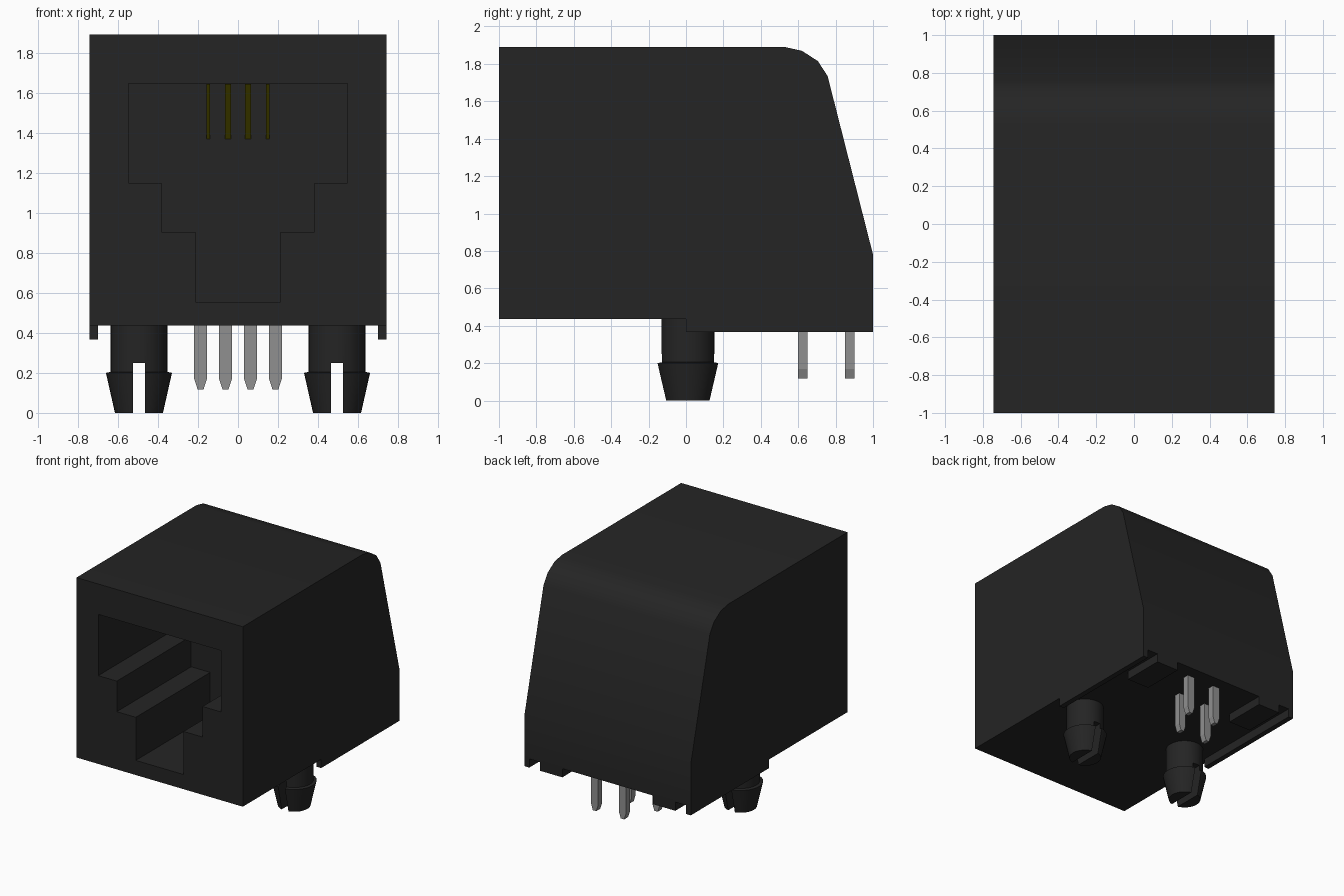
import bpy, bmesh, math
from mathutils import Matrix, Vector

if "Cube" in bpy.data.objects:
    bpy.data.objects.remove(bpy.data.objects["Cube"], do_unlink=True)


def material(name, rgb):
    m = bpy.data.materials.new(name)
    m.use_nodes = True
    m.diffuse_color = (*rgb, 1)
    m.node_tree.nodes["Principled BSDF"].inputs["Base Color"].default_value = (*rgb, 1)
    return m


BLACK = material("black plastic", (0.018, 0.018, 0.018))
GREY = material("grey metal", (0.28, 0.28, 0.28))
YELLOW = material("yellow contact", (0.20, 0.18, 0.0))


def finish(bm, name, mat):
    bmesh.ops.recalc_face_normals(bm, faces=bm.faces)
    me = bpy.data.meshes.new(name)
    bm.to_mesh(me)
    bm.free()
    me.materials.append(mat)
    ob = bpy.data.objects.new(name, me)
    bpy.context.collection.objects.link(ob)
    return ob


def prism(name, points, axis, lo, hi, mat):
    """Extrude a closed 2D profile along x (points are y, z) or y (points are x, z)."""
    bm = bmesh.new()
    def place(p, d):
        return (d, p[0], p[1]) if axis == "x" else (p[0], d, p[1])
    face = bm.faces.new([bm.verts.new(place(p, lo)) for p in points])
    ext = bmesh.ops.extrude_face_region(bm, geom=[face])["geom"]
    step = Vector(place((0, 0), hi - lo))
    bmesh.ops.translate(bm, vec=step, verts=[v for v in ext if isinstance(v, bmesh.types.BMVert)])
    return finish(bm, name, mat)


def box(name, x, y, z, mat):
    return prism(name, [(x[0], z[0]), (x[1], z[0]), (x[1], z[1]), (x[0], z[1])], "y", *y, mat)


def select(ob):
    bpy.ops.object.select_all(action="DESELECT")
    ob.select_set(True)
    bpy.context.view_layer.objects.active = ob


def cut(ob, cutter):
    mod = ob.modifiers.new("cut", "BOOLEAN")
    mod.operation = "DIFFERENCE"
    mod.solver = "EXACT"
    mod.object = cutter
    select(ob)
    bpy.ops.object.modifier_apply(modifier=mod.name)
    bpy.data.objects.remove(cutter, do_unlink=True)


def smooth(ob, degrees):
    select(ob)
    bpy.ops.object.shade_smooth_by_angle(angle=math.radians(degrees))


# Housing with a rounded, sloping back
BASE, FOOT, W = 0.437, 0.367, 0.743
side = [(-1, BASE), (-1, 1.89), (0.53, 1.89), (0.62, 1.87), (0.705, 1.815),
        (0.757, 1.735), (1, 0.78), (1, BASE)]
housing = prism("housing", side, "x", -W, W, BLACK)

# Stepped plug opening
half = [(0.213, 0.555), (0.213, 0.903), (0.383, 0.903), (0.383, 1.15), (0.548, 1.15), (0.548, 1.645)]
opening = half + [(-x, z) for x, z in reversed(half)]
cut(housing, prism("opening_cutter", opening, "y", -1.2, -0.05, BLACK))
smooth(housing, 28)

# Contacts sloping down from the ceiling of the opening to its back wall
for i, x in enumerate((-0.148, -0.05, 0.05, 0.148)):
    w = 0.009 if i in (0, 3) else 0.014
    prism(f"contact_{i + 1}", [(-0.48, 1.644), (-0.05, 1.37), (-0.05, 1.395), (-0.44, 1.644)],
          "x", x - w, x + w, YELLOW)

# Split locating pegs, side rails and rear feet, one of each per side
for s, label in ((-1, "right"), (1, "left")):
    px, py = s * 0.495, 0.01
    rings = [(0.12, 0), (0.165, 0.2), (0.142, 0.205), (0.142, BASE + 0.005)]
    bm = bmesh.new()
    n = 32
    loops = [[bm.verts.new((px + r * math.cos(2 * math.pi * k / n),
                            py + r * math.sin(2 * math.pi * k / n), z)) for k in range(n)]
             for r, z in rings]
    for a, b in zip(loops, loops[1:]):
        for k in range(n):
            bm.faces.new((a[k], a[(k + 1) % n], b[(k + 1) % n], b[k]))
    bm.faces.new(loops[0])
    bm.faces.new(loops[-1])
    peg = finish(bm, f"peg_{label}", BLACK)
    cut(peg, box("slot_cutter", (px - 0.03, px + 0.03), (-0.4, 0.4), (-0.1, 0.25), BLACK))
    smooth(peg, 30)

    box(f"rail_{label}", sorted((s * 0.7, s * W)), (0, 1), (FOOT, BASE), BLACK)
    box(f"rear_foot_{label}", sorted((s * 0.405, s * 0.605)), (0.65, 1), (FOOT, BASE), BLACK)

# Staggered solder pins with tapered tips
for i, (x, y) in enumerate(((-0.187, 0.625), (-0.0625, 0.875), (0.0625, 0.625), (0.187, 0.875))):
    h, t = 0.032, 0.015
    profile = [(x - h, BASE + 0.005), (x - h, 0.17), (x - t, 0.118),
               (x + t, 0.118), (x + h, 0.17), (x + h, BASE + 0.005)]
    prism(f"pin_{i + 1}", profile, "y", y - 0.025, y + 0.025, GREY)
